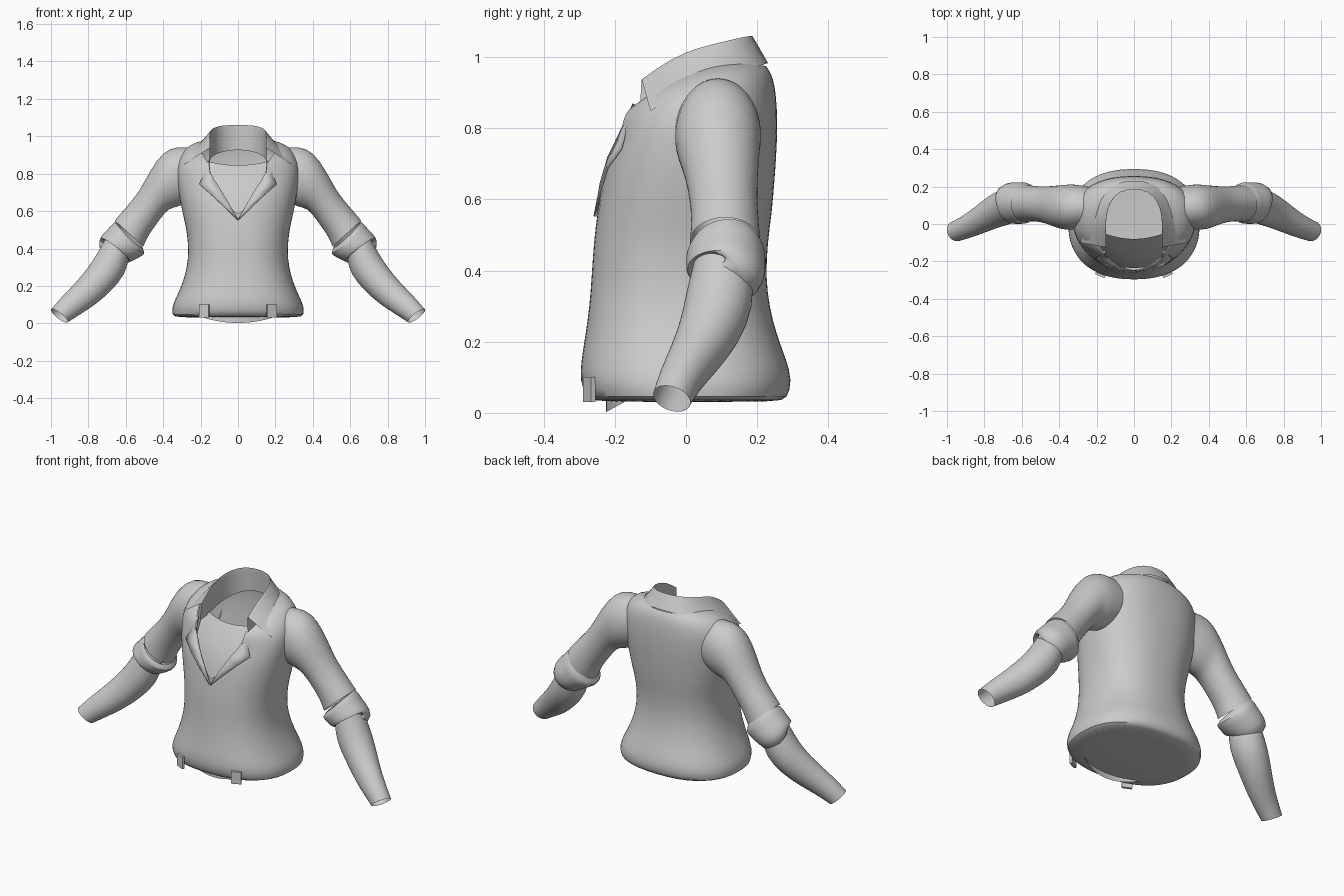
import bpy, bmesh, math
from mathutils import Vector

if "Cube" in bpy.data.objects:
    bpy.data.objects.remove(bpy.data.objects["Cube"])

grey = bpy.data.materials.new("cloth_grey")
grey.diffuse_color = (0.6, 0.6, 0.6, 1)
grey.use_nodes = True
grey.node_tree.nodes["Principled BSDF"].inputs["Base Color"].default_value = grey.diffuse_color


def loft(name, rows, closed=False, cap=False, subsurf=1, thick=0, mirror=False):
    """Skin a surface through equal-length rows of points."""
    bm = bmesh.new()
    vs = [[bm.verts.new(p) for p in row] for row in rows]
    n = len(rows[0])
    for a, b in zip(vs, vs[1:]):
        for i in range(n if closed else n - 1):
            j = (i + 1) % n
            bm.faces.new((a[i], a[j], b[j], b[i]))
    if cap:
        bm.faces.new(vs[0][:-1])
    bmesh.ops.remove_doubles(bm, verts=bm.verts, dist=0.0005)
    bmesh.ops.recalc_face_normals(bm, faces=bm.faces)
    me = bpy.data.meshes.new(name)
    bm.to_mesh(me)
    bm.free()
    ob = bpy.data.objects.new(name, me)
    bpy.context.collection.objects.link(ob)
    me.materials.append(grey)
    if mirror:
        m = ob.modifiers.new("mirror", 'MIRROR')
        m.use_mirror_merge = False
    if thick:
        ob.modifiers.new("thickness", 'SOLIDIFY').thickness = thick
    if subsurf:
        m = ob.modifiers.new("smooth", 'SUBSURF')
        m.levels = m.render_levels = subsurf
        m.boundary_smooth = 'PRESERVE_CORNERS'
    bpy.ops.object.select_all(action='DESELECT')
    ob.select_set(True)
    bpy.context.view_layer.objects.active = ob
    bpy.ops.object.shade_smooth_by_angle(angle=math.radians(50))
    return ob


def spow(v, p=0.85):
    return math.copysign(abs(v) ** p, v)


def body_ring(zf, zs, zb, hw, yf, yb, w):
    """Rounded ring around the body, open at the front by half width w."""
    t0 = math.asin((w / hw) ** (1 / 0.85))
    yc, ry = (yf + yb) / 2, (yb - yf) / 2
    pts = []
    for i in range(41):
        t = t0 + (2 * math.pi - 2 * t0) * i / 40
        c = spow(math.cos(t))
        z = zs - (zb - zf) / 2 * c + ((zf + zb) / 2 - zs) * c * c
        pts.append((hw * spow(math.sin(t)), yc - ry * c, z))
    return pts


def tube_rings(sections, n=24):
    """Rings from upper/lower outline points, depth centre and depth radius."""
    cen = [Vector(((a + c) / 2, y, (b + d) / 2)) for a, b, c, d, y, r in sections]
    rings = []
    for i, (xu, zu, xl, zl, y, r) in enumerate(sections):
        u = Vector((xu - xl, 0, zu - zl)) / 2
        d = cen[min(i + 1, len(cen) - 1)] - cen[max(i - 1, 0)]
        v = d.cross(u).normalized() * r
        rings.append([cen[i] + u * math.cos(2 * math.pi * k / n)
                      + v * math.sin(2 * math.pi * k / n) for k in range(n)])
    return rings


# Shirt body: plain rings from hem to chest, then tilted open rings to the neck
low = [(.03, .335, -.255, .265), (.04, .352, -.28, .285), (.09, .355, -.30, .30),
       (.15, .325, -.295, .283), (.22, .295, -.283, .255), (.30, .273, -.272, .235),
       (.38, .265, -.266, .225), (.48, .272, -.26, .23), (.56, .29, -.25, .242)]
rings = [body_ring(z, z, z, hw, yf, yb, 0) for z, hw, yf, yb in low]
rings += [body_ring(*r) for r in [
    (.64, .65, .66, .31, -.238, .25, .05),
    (.71, .75, .76, .325, -.22, .257, .095),
    (.76, .84, .86, .33, -.20, .257, .13),
    (.79, .90, .92, .31, -.20, .25, .15),
    (.82, .945, .955, .26, -.20, .24, .155),
    (.80, .95, .975, .20, -.22, .225, .155)]]
loft("shirt_body", rings, cap=True)

# Sleeves with rolled cuffs
sleeve = [(.24, .94, .24, .66, .09, .11), (.33, .947, .32, .62, .09, .125),
          (.40, .92, .37, .615, .09, .12), (.47, .82, .41, .565, .10, .105),
          (.53, .70, .45, .51, .105, .095), (.60, .62, .485, .46, .11, .095),
          (.66, .55, .505, .41, .11, .10)]
cuff = [(.655, .545, .51, .405, .11, .095), (.675, .53, .505, .39, .112, .107),
        (.69, .51, .495, .372, .112, .113), (.715, .485, .525, .352, .112, .112),
        (.742, .455, .58, .325, .112, .113), (.738, .437, .60, .32, .11, .108),
        (.715, .425, .605, .34, .108, .09)]
loft("sleeves", tube_rings(sleeve), closed=True, mirror=True)
loft("rolled_cuffs", tube_rings(cuff), closed=True, mirror=True)

# Bare forearms, open at the wrist
forearm = [(.705, .46, .58, .36, .105, .085), (.755, .37, .60, .26, .095, .098),
           (.80, .30, .68, .17, .07, .09), (.87, .215, .76, .10, .025, .073),
           (.94, .145, .84, .05, -.015, .062), (1.0, .075, .91, .005, -.04, .055)]
loft("forearms", tube_rings(forearm), closed=True, mirror=True)

# Folded collar: inner stand, top edge, outer fall with pointed tips
stand = [(0, .20, .93), (.08, .18, .92), (.13, .12, .90),
         (.15, .04, .88), (.155, -.05, .85), (.155, -.13, .84)]
top = [(0, .19, 1.063), (.08, .175, 1.063), (.13, .12, 1.05),
       (.15, .04, 1.032), (.15, -.04, 1.002), (.148, -.125, .94)]
fall = [(0, .235, .985), (.10, .222, .98), (.17, .165, .965),
        (.218, .08, .95), (.255, -.01, .91), (.288, -.10, .848)]


def both_sides(half):
    return [Vector((-x, y, z)) for x, y, z in half[:0:-1]] + [Vector(p) for p in half]


S, T, F = both_sides(stand), both_sides(top), both_sides(fall)
mix = lambda A, B, t: [a.lerp(b, t) for a, b in zip(A, B)]
loft("collar", [S, mix(S, T, .92), T, mix(T, F, .08), mix(T, F, .5), F])

# Lapels along the open neckline
inner = [(0, -.258, .555), (.05, -.243, .645), (.095, -.221, .72),
         (.13, -.194, .775), (.15, -.178, .81), (.158, -.15, .87)]
outer = [(.002, -.26, .553), (.075, -.246, .625), (.145, -.225, .69),
         (.207, -.187, .745), (.182, -.172, .80), (.212, -.14, .83)]
loft("lapels", [inner, outer], subsurf=0, thick=.008, mirror=True)

# Chest inside the neckline, with an open curved top edge
chest = []
for z, y, w in [(.50, -.235, .08), (.60, -.215, .14), (.70, -.18, .18),
                (.78, -.13, .185), (.845, -.08, .185)]:
    xs = [w * (k / 6 - 1) for k in range(13)]
    chest.append([(x, y + 1.2 * x * x, z + .8 * x * x) for x in xs])
loft("chest", chest)

# Belt tabs on the front hem
for side in (-1, 1):
    bpy.ops.mesh.primitive_cube_add(size=1, location=(side * .18, -.272, .066),
                                    rotation=(0, 0, side * .42))
    tab = bpy.context.object
    tab.name = "belt_tab"
    tab.scale = (.055, .014, .07)
    tab.data.materials.append(grey)

# Small curved flap below the front hem
flap = []
for drop in (0, 1):
    flap.append([(.2 * k / 6, -.225 + .06 * (k / 6) ** 2,
                  .035 - drop * .033 * (1 - (k / 6) ** 2)) for k in range(-6, 7)])
loft("hem_flap", flap, subsurf=0)
